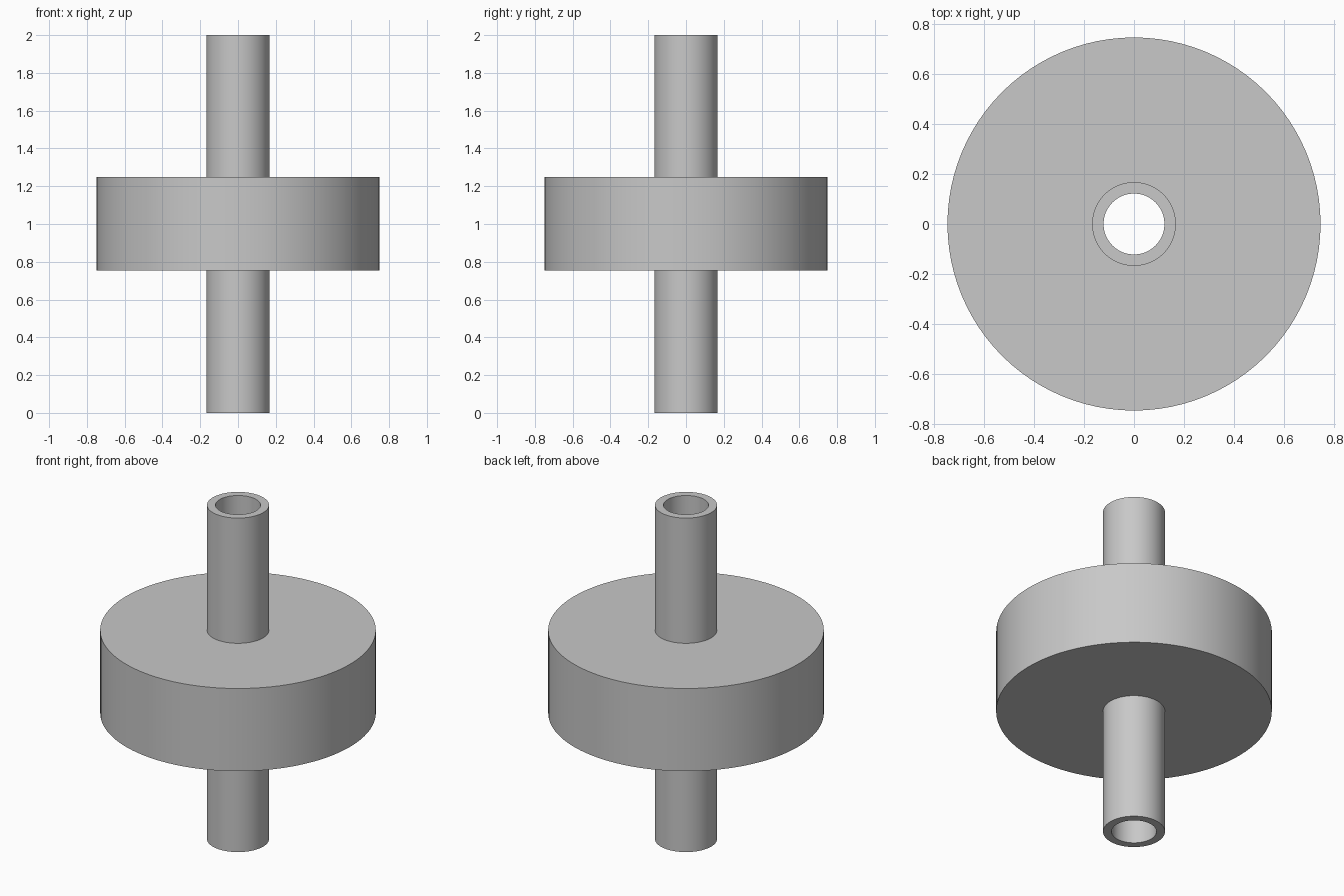
import bpy
import bmesh
import math

cube = bpy.data.objects.get("Cube")
if cube:
    bpy.data.objects.remove(cube, do_unlink=True)

# Plain grey material
GREY = (0.58, 0.58, 0.58, 1.0)
grey = bpy.data.materials.new("plain_grey")
grey.use_nodes = True
grey.diffuse_color = GREY
bsdf = grey.node_tree.nodes["Principled BSDF"]
bsdf.inputs["Base Color"].default_value = GREY
bsdf.inputs["Roughness"].default_value = 0.6


def lathe(name, profile, material, segments=96):
    """Revolve a closed (radius, height) profile around the z axis."""
    bm = bmesh.new()
    verts = [bm.verts.new((r, 0, z)) for r, z in profile]
    edges = [bm.edges.new((a, b)) for a, b in zip(verts, verts[1:] + verts[:1])]
    bmesh.ops.spin(bm, geom=verts + edges, cent=(0, 0, 0), axis=(0, 0, 1),
                   angle=math.tau, steps=segments, use_merge=True)
    bmesh.ops.remove_doubles(bm, verts=bm.verts, dist=0.0001)
    bmesh.ops.recalc_face_normals(bm, faces=bm.faces)
    mesh = bpy.data.meshes.new(name)
    bm.to_mesh(mesh)
    bm.free()
    mesh.materials.append(material)
    obj = bpy.data.objects.new(name, mesh)
    bpy.context.collection.objects.link(obj)
    bpy.ops.object.select_all(action="DESELECT")
    obj.select_set(True)
    bpy.context.view_layer.objects.active = obj
    bpy.ops.object.shade_smooth_by_angle(angle=math.radians(30))
    return obj


# Hollow shaft running through a thick disc, as one solid
BORE, SHAFT, DISC = 0.122, 0.168, 0.748
BOTTOM, DISC_LOW, DISC_HIGH, TOP = 0.0, 0.755, 1.25, 2.0

lathe("disc_on_hollow_shaft", [
    (BORE, BOTTOM), (SHAFT, BOTTOM),
    (SHAFT, DISC_LOW), (DISC, DISC_LOW),
    (DISC, DISC_HIGH), (SHAFT, DISC_HIGH),
    (SHAFT, TOP), (BORE, TOP),
], grey)
